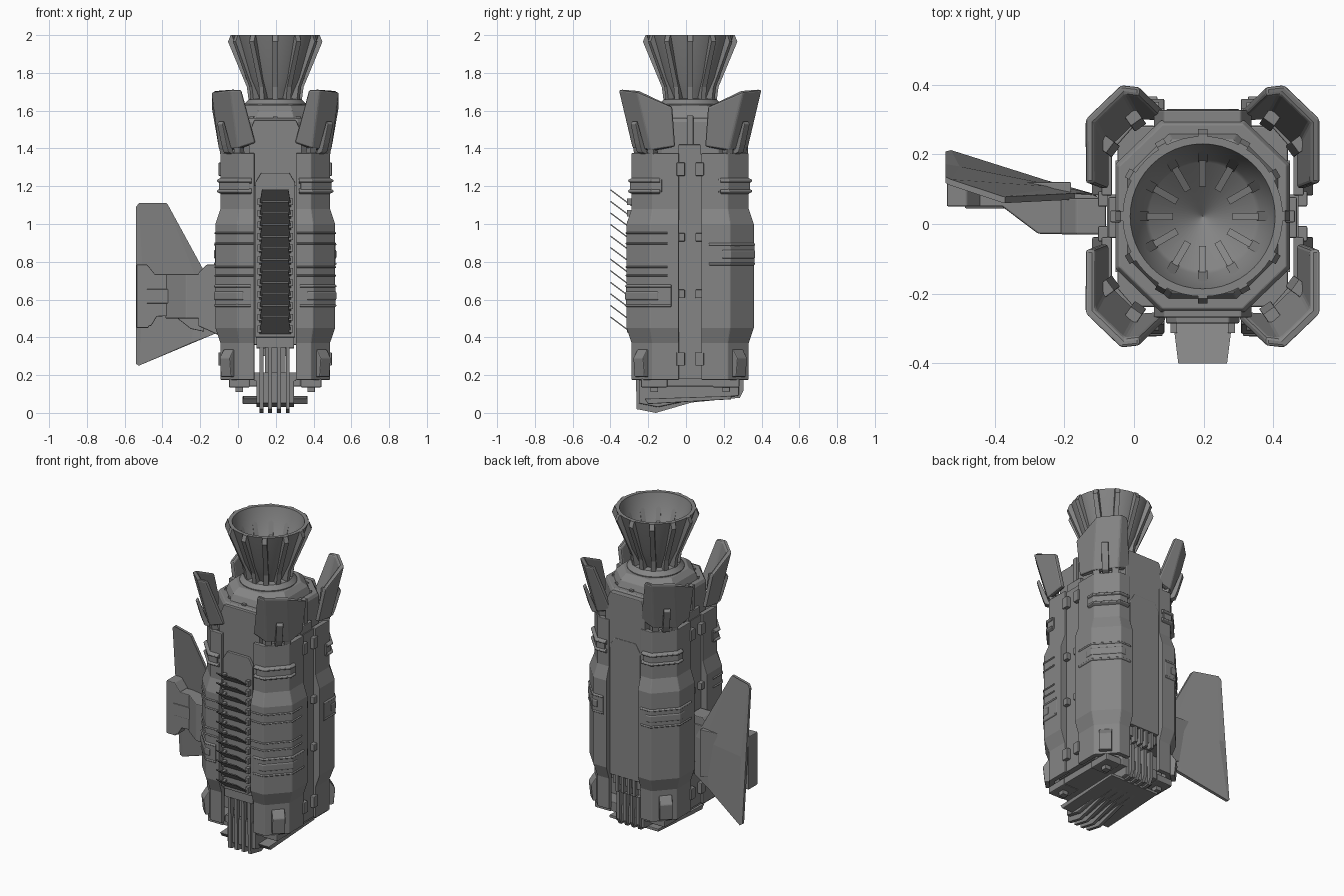
import bpy, bmesh, math
from math import sin, cos, pi, radians

if "Cube" in bpy.data.objects:
    bpy.data.objects.remove(bpy.data.objects["Cube"])

CX, CY = 0.197, 0.022   # axis of the main body
GREY = bpy.data.materials.new("dark_grey")
GREY.diffuse_color = (.235, .235, .235, 1)
GREY.use_nodes = True
GREY.node_tree.nodes["Principled BSDF"].inputs["Base Color"].default_value = GREY.diffuse_color


def loft(name, loops, closed=False, bevel=0.0, smooth=False):
    """Skin equal-length loops of points; cap the ends unless closed."""
    bm = bmesh.new()
    rings = [[bm.verts.new(p) for p in lp] for lp in loops]
    n, m = len(loops[0]), len(rings)
    for i in range(m if closed else m - 1):
        a, b = rings[i], rings[(i + 1) % m]
        for j in range(n):
            k = (j + 1) % n
            bm.faces.new((a[j], a[k], b[k], b[j]))
    if not closed:
        bm.faces.new(rings[0])
        bm.faces.new(rings[-1])
    bmesh.ops.recalc_face_normals(bm, faces=bm.faces)
    me = bpy.data.meshes.new(name)
    bm.to_mesh(me)
    bm.free()
    me.materials.append(GREY)
    ob = bpy.data.objects.new(name, me)
    bpy.context.collection.objects.link(ob)
    if bevel:
        mod = ob.modifiers.new("bevel", 'BEVEL')
        mod.width, mod.segments = bevel, 2
    if smooth:
        bpy.ops.object.select_all(action='DESELECT')
        ob.select_set(True)
        bpy.context.view_layer.objects.active = ob
        bpy.ops.object.shade_smooth_by_angle(angle=radians(35))
    return ob


def prism(name, pts, axis, lo, hi, bevel=0.0):
    """Extrude a 2D outline along an axis (0 x, 1 y, 2 z), world coordinates."""
    def put(p, v):
        q = list(p)
        q.insert(axis, v)
        return q
    return loft(name, [[put(p, lo) for p in pts], [put(p, hi) for p in pts]], bevel=bevel)


def box(name, x0, x1, y0, y1, z0, z1, bevel=0.0):
    return prism(name, [(x0, y0), (x1, y0), (x1, y1), (x0, y1)], 2, z0, z1, bevel)


def slab(name, ang, prof, w, bevel=0.0):
    """Plate with an (r, z) outline standing radially at an angle about the body axis."""
    c, s = cos(ang), sin(ang)
    return loft(name, [[(CX + r * c - t * s, CY + r * s + t * c, z) for r, z in prof]
                       for t in (-w / 2, w / 2)], bevel=bevel)


def octagon(hx, hy, cx, cy):
    return [(CX + x, CY + y) for x, y in
            ((hx, -cy), (hx, cy), (cx, hy), (-cx, hy), (-hx, cy), (-hx, -cy), (-cx, -hy), (cx, -hy))]


def wrap(name, sx, sy, rings, xa=.11, ya=.06, thick=.03, bevel=.004):
    """Band folded round a chamfered body corner; rings are (z, outward offset)."""
    def path(o):
        return [(xa, .31 + o), (.19 + .4 * o, .31 + o), (.29 + o, .20 + .45 * o), (.29 + o, ya)]
    loops = []
    for z, o in rings:
        loops.append([(CX + sx * x, CY + sy * y, z) for x, y in path(o) + path(-thick)[::-1]])
    return loft(name, loops, bevel=bevel)


def pad(name, sx, sy, z0, z1, base, t, xa, ya):
    e = min(.012, (z1 - z0) / 3)
    wrap(name, sx, sy, [(z0, base), (z0 + e, base + t), (z1 - e, base + t), (z1, base)], xa, ya, .01, .003)


# Core, its stepped cap and the base
def stack(name, levels):
    loft(name, [[(x, y, z) for x, y in octagon(*o)] for z, *o in levels], bevel=.004)


stack("core", [(.36, .25, .275, .12, .15), (1.54, .25, .275, .12, .15), (1.56, .24, .265, .115, .145)])
stack("core_cap", [(1.55, .22, .24, .10, .12), (1.60, .20, .22, .09, .11), (1.63, .17, .18, .08, .085)])
stack("base_plate", [(.14, .24, .26, .13, .15), (.20, .24, .26, .13, .15)])
box("lower_column", CX - .055, CX + .055, CY - .22, CY + .22, .18, .38)
for i in range(12):
    slab("cap_bolt", i * pi / 6, [(.215, 1.54), (.25, 1.54), (.25, 1.568), (.215, 1.568)], .026)

# Four corner armour shells with their fittings
for sx in (-1, 1):
    for sy in (-1, 1):
        wrap("corner_shell", sx, sy, [(.175, 0), (.37, 0), (.45, .027), (1.0, .027), (1.08, 0), (1.375, 0)])
        # upper latch: two rails on a low pad
        pad("upper_latch", sx, sy, 1.165, 1.24, 0, .008, .135, .15)
        for z in (1.16, 1.215):
            pad("latch_rail", sx, sy, z, z + .028, 0, .018, .125, .16)
        # corner clasp, lower at the front than at the back
        zc = .62 if sy < 0 else .84
        pad("clasp_plate", sx, sy, zc - .06, zc + .06, .024, .006, .13, .10)
        for z in (zc - .062, zc + .04):
            pad("clasp_rail", sx, sy, z, z + .022, .022, .012, .13, .10)
        pad("clasp_block", sx, sy, zc - .03, zc + .03, .022, .012, .17, .17)
        if sy < 0:
            for z in (.72, .765, .89, .945):
                pad("shell_rib", sx, sy, z, z + .014, .024, .009, .115, .12)
        ang = math.atan2(sy * .72, sx * .70)
        # lower wedge, foot and bolt
        slab("lower_wedge", ang, [(.33, .19), (.375, .19), (.385, .29), (.355, .335), (.33, .335)], .075, .005)
        fx, fy = CX + sx * .19, CY + sy * .19
        box("foot_block", fx - .055, fx + .055, fy - .07, fy + .07, .135, .18, .006)
        box("foot_bolt", fx - .02, fx + .02, fy - .02, fy + .02, .11, .14, .003)

        # flared petal above each shell
        low = [(.105, .30, 1.43), (.195, .305, 1.40), (.297, .205, 1.39), (.297, .08, 1.41)]
        high = [(.18, .372, 1.71), (.235, .378, 1.71), (.337, .28, 1.70), (.337, .095, 1.62)]
        inner = [(0, -.028), (-.012, -.028), (-.028, -.012), (-.028, 0)]

        def ring(pts):
            ins = [(p[0] + d[0], p[1] + d[1], p[2]) for p, d in zip(pts, inner)]
            return [(CX + sx * x, CY + sy * y, z) for x, y, z in pts + ins[::-1]]
        loft("petal", [ring(low), ring(high)], bevel=.009)
        slab("petal_strut", ang, [(.32, 1.36), (.375, 1.38), (.39, 1.42), (.422, 1.53), (.408, 1.545), (.36, 1.42)], .04, .004)
        for da in (-.16, .16):
            slab("petal_lug", ang + da, [(.31, 1.37), (.35, 1.37), (.375, 1.52), (.33, 1.52)], .04, .003)

# Side spines, fillers and clips
for s in (-1, 1):
    def sbox(name, a, b, *r, **k):
        box(name, CX + min(s * a, s * b), CX + max(s * a, s * b), *r, **k)
    sbox("side_spine", .24, .275, CY - .062, CY + .062, .18, 1.37)
    sbox("spine_top", .24, .27, CY - .062, CY + .055, 1.36, 1.42, bevel=.004)
    sbox("spine_antenna", .235, .265, CY - .017, CY + .017, 1.42, 1.575, bevel=.004)
    sbox("lower_filler", .11, .25, CY - .16, CY + .16, .18, .37)
    for z, h in ((.285, .035), (.63, .022), (.93, .022), (1.29, .035)):
        for t in (-.05, .05):
            sbox("spine_clip", .26, .3, CY + t - .022, CY + t + .022, z - h, z + h, bevel=.004)

# Front panel with louvres and clips
panel = [(CX - .105, .40), (CX + .105, .40), (CX + .105, 1.22), (CX + .075, 1.27), (CX - .075, 1.27), (CX - .105, 1.22)]
prism("front_panel", panel, 1, -.285, -.22, .004)
upper = [(CX - .14, 1.2), (CX + .14, 1.2), (CX + .14, 1.48), (CX + .11, 1.55), (CX - .11, 1.55), (CX - .14, 1.48)]
prism("front_upper_plate", upper, 1, -.268, -.2, .004)
for i in range(12):
    z = 1.185 - i * .0612
    loft("louvre", [[(CX + s * w, y, z + d) for y, d, w in
                     ((-.40, 0, .07), (-.40, -.008, .07), (-.28, -.098, .085), (-.28, -.09, .085))] for s in (-1, 1)])
    for s in (-1, 1):
        x = CX + s * .083
        box("louvre_clip", x - .01, x + .01, -.312, -.28, z - .085, z - .05)

# Back panel with vents
prism("back_panel", panel, 1, CY + .26, CY + .308, .004)
prism("back_upper_plate", upper, 1, CY + .24, CY + .305, .005)
box("back_vent_frame", CX - .1, CX + .1, CY + .25, CY + .285, .34, .42)
for x in (-.06, -.02, .02, .06):
    box("back_vent_fin", CX + x - .009, CX + x + .009, CY + .27, CY + .305, .30, .40)

# Bottom hull and the grille bars that fold under it
prism("bottom_hull", [(-.25, .18), (-.25, .05), (-.15, .03), (.03, .068), (.28, .09), (.28, .18)], 0, CX - .1, CX + .1, .006)
prism("bottom_skid", [(-.22, .075), (-.2, .047), (.03, .06), (.24, .072), (.24, .09)], 0, CX - .172, CX + .172, .004)
box("grille_crossbar", CX - .11, CX + .11, -.25, -.22, .17, .215)
box("grille_top", CX - .1, CX + .1, -.275, -.22, .345, .41, .004)
for x in (.125, .17, .217, .263):
    prism("grille_bar", [(-.268, .42), (-.262, .02), (-.16, 0), (.03, .055), (.03, .09), (-.16, .06), (-.235, .08), (-.235, .42)],
          0, x - .01, x + .01)
    prism("back_grille_bar", [(.03, .055), (.285, .08), (.305, .12), (.305, .29), (.27, .29), (.27, .1), (.03, .09)],
          0, x - .01, x + .01)

# Exhaust nozzle: hollow lathe with outer ribs and inner vanes
prof = [(.165, 1.59), (.165, 1.635), (.14, 1.66), (.105, 1.665), (.125, 1.71), (.155, 1.77), (.23, 2.0), (.208, 2.0),
        (.165, 1.83), (.155, 1.82), (.001, 1.70), (.001, 1.59)]
N = 48
loft("nozzle", [[(CX + r * cos(2 * pi * i / N), CY + r * sin(2 * pi * i / N), z) for r, z in prof] for i in range(N)],
     closed=True, smooth=True)
for i in range(12):
    a = i * pi / 6
    slab("nozzle_rib", a, [(.215, 2.0), (.236, 2.0), (.25, 1.965), (.15, 1.725), (.14, 1.65), (.10, 1.655), (.12, 1.72)], .028)
    slab("nozzle_vane", a, [(.165, 1.82), (.165, 1.84), (.085, 1.80), (.085, 1.755)], .02)

# Side wing: folded plate, its lower edge swept to the rear
top = [(-.54, .135, 1.09), (-.525, .128, 1.11), (-.38, .08, 1.11), (-.37, .078, 1.10)]
mid = [(-.54, .172, .66), (-.50, .165, .66), (-.20, .105, .66), (-.13, .09, .66)]
bot = [(-.54, .208, .26), (-.525, .212, .25), (-.25, .125, .37), (-.12, .088, .42)]
loft("wing", [[*r, *[(x, y - .018, z) for x, y, z in r[::-1]]] for r in (top, mid, bot)])

# Wing bracket: arm, web, inset plate and outer block
prism("bracket_arm", [(-.08, -.028), (-.21, -.028), (-.275, -.028), (-.385, .055), (-.385, .10), (-.12, .085), (-.08, .07)],
      2, .50, .735, .005)
prism("bracket_root", [(-.08, .40), (-.12, .42), (-.21, .46), (-.21, .74), (-.165, .785), (-.08, .785)], 1, -.03, .075, .005)
prism("bracket_web", [(-.50, .47), (-.46, .46), (-.43, .51), (-.34, .515), (-.25, .445), (-.18, .43), (-.18, .73), (-.28, .735),
                      (-.44, .735), (-.50, .73)], 1, .05, .12, .004)
prism("bracket_end", [(-.537, .45), (-.475, .45), (-.44, .51), (-.44, .735), (-.48, .785), (-.537, .785)], 1, .05, .14, .005)
box("bracket_inset", -.485, -.16, .045, .07, .58, .655, .003)
